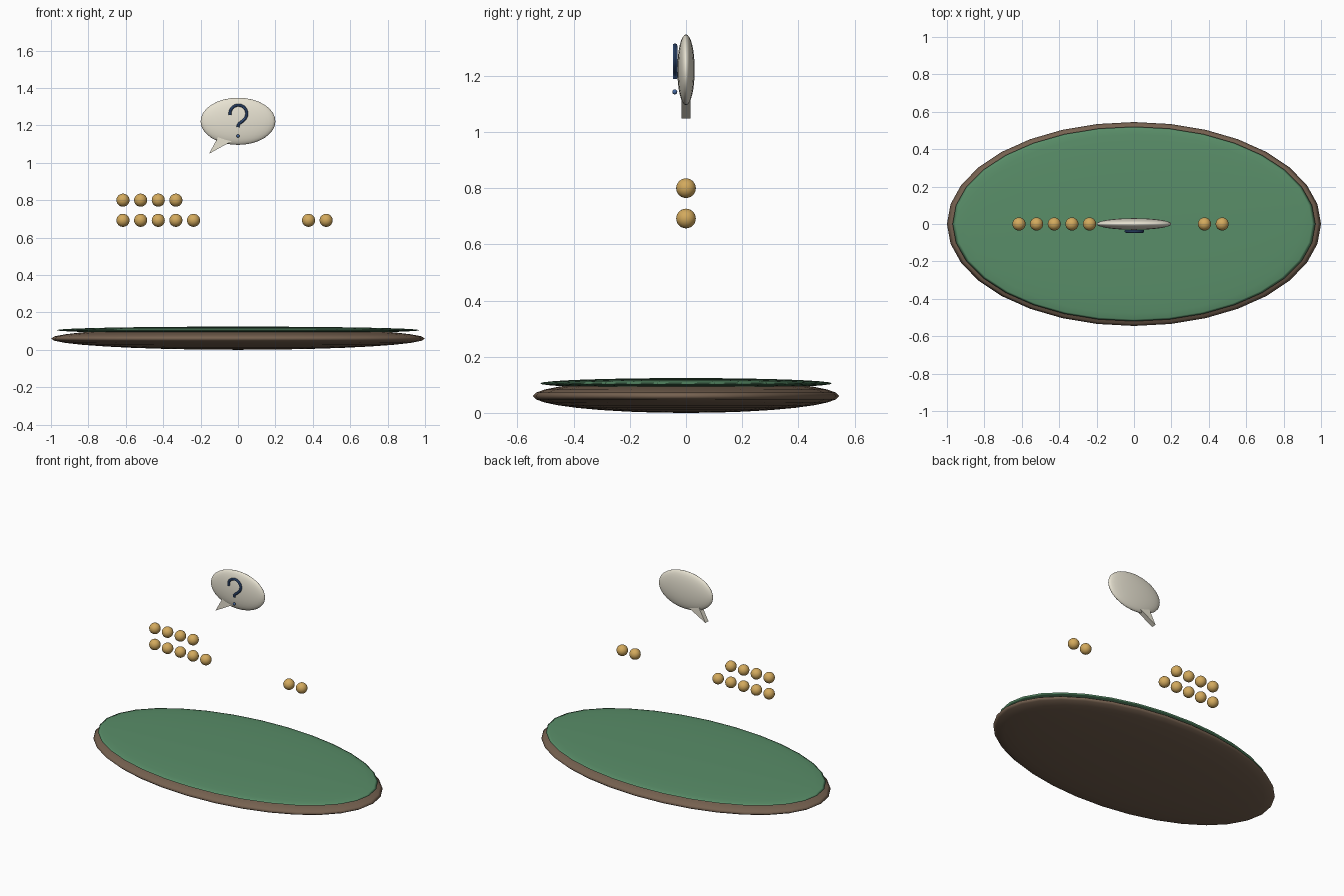
import bpy, bmesh
from math import radians, cos, sin

if "Cube" in bpy.data.objects:
    bpy.data.objects.remove(bpy.data.objects["Cube"])


def material(name, rgb):
    m = bpy.data.materials.new(name)
    m.diffuse_color = (*rgb, 1)
    m.use_nodes = True
    m.node_tree.nodes["Principled BSDF"].inputs["Base Color"].default_value = m.diffuse_color
    return m


WOOD = material("wood", (0.18, 0.12, 0.08))
FELT = material("green_felt", (0.10, 0.27, 0.14))
GOLD = material("gold", (0.65, 0.40, 0.11))
CREAM = material("cream", (0.80, 0.76, 0.64))
BLUE = material("blue", (0.06, 0.14, 0.35))


def ellipsoid(name, loc, radii, mat, seg=32, rings=16):
    bpy.ops.mesh.primitive_uv_sphere_add(segments=seg, ring_count=rings, radius=1, location=loc)
    ob = bpy.context.object
    ob.name = name
    ob.scale = radii
    bpy.ops.object.transform_apply(location=False, rotation=False, scale=True)
    bpy.ops.object.shade_smooth()
    ob.data.materials.append(mat)
    return ob


# Flattened table base and its green top
ellipsoid("table_base", (0, 0, 0.06), (1.0, 0.545, 0.06), WOOD)
ellipsoid("table_top", (0, 0, 0.105), (0.97, 0.52, 0.019), FELT)

# Counting beads: rows of five and four on the left, a pair on the right
STEP = 0.0943
for row, x0, z, count in (("lower_left", -0.615, 0.692, 5),
                          ("upper_left", -0.615, 0.80, 4),
                          ("right", 0.377, 0.692, 2)):
    for i in range(count):
        ellipsoid(f"bead_{row}_{i + 1}", (x0 + i * STEP, 0, z), (0.035,) * 3, GOLD, 24, 12)

# Speech bubble body
ellipsoid("speech_bubble", (0, 0, 1.2215), (0.20, 0.031, 0.126), CREAM)

# Bubble tail: a thin triangular wedge
bm = bmesh.new()
profile = [(-0.155, 1.048), (-0.03, 1.117), (-0.10, 1.15)]
face = bm.faces.new([bm.verts.new((x, -0.016, z)) for x, z in profile])
ext = bmesh.ops.extrude_face_region(bm, geom=[face])
bmesh.ops.translate(bm, vec=(0, 0.032, 0),
                    verts=[g for g in ext["geom"] if isinstance(g, bmesh.types.BMVert)])
bmesh.ops.recalc_face_normals(bm, faces=bm.faces)
mesh = bpy.data.meshes.new("bubble_tail")
bm.to_mesh(mesh)
bm.free()
mesh.materials.append(CREAM)
bpy.context.collection.objects.link(bpy.data.objects.new("bubble_tail", mesh))

# Query symbol: a hooked tube in front of the bubble, with a dot below
path = [(0.002 + 0.045 * cos(radians(a)), 1.263 + 0.045 * sin(radians(a)))
        for a in range(190, -46, -15)]
path += [(0.020, 1.219), (0.008, 1.211), (0.001, 1.201), (0.0, 1.190)]
curve = bpy.data.curves.new("query_hook", "CURVE")
curve.dimensions = "3D"
curve.bevel_depth = 0.008
curve.bevel_resolution = 3
curve.use_fill_caps = True
spline = curve.splines.new("POLY")
spline.points.add(len(path) - 1)
for p, (x, z) in zip(spline.points, path):
    p.co = (x, -0.039, z, 1)
curve.materials.append(BLUE)
hook = bpy.data.objects.new("query_hook", curve)
bpy.context.collection.objects.link(hook)
bpy.ops.object.select_all(action="DESELECT")
hook.select_set(True)
bpy.context.view_layer.objects.active = hook
bpy.ops.object.convert(target="MESH")
bpy.ops.object.shade_smooth_by_angle()
ellipsoid("query_dot", (0, -0.040, 1.143), (0.009,) * 3, BLUE, 16, 8)
